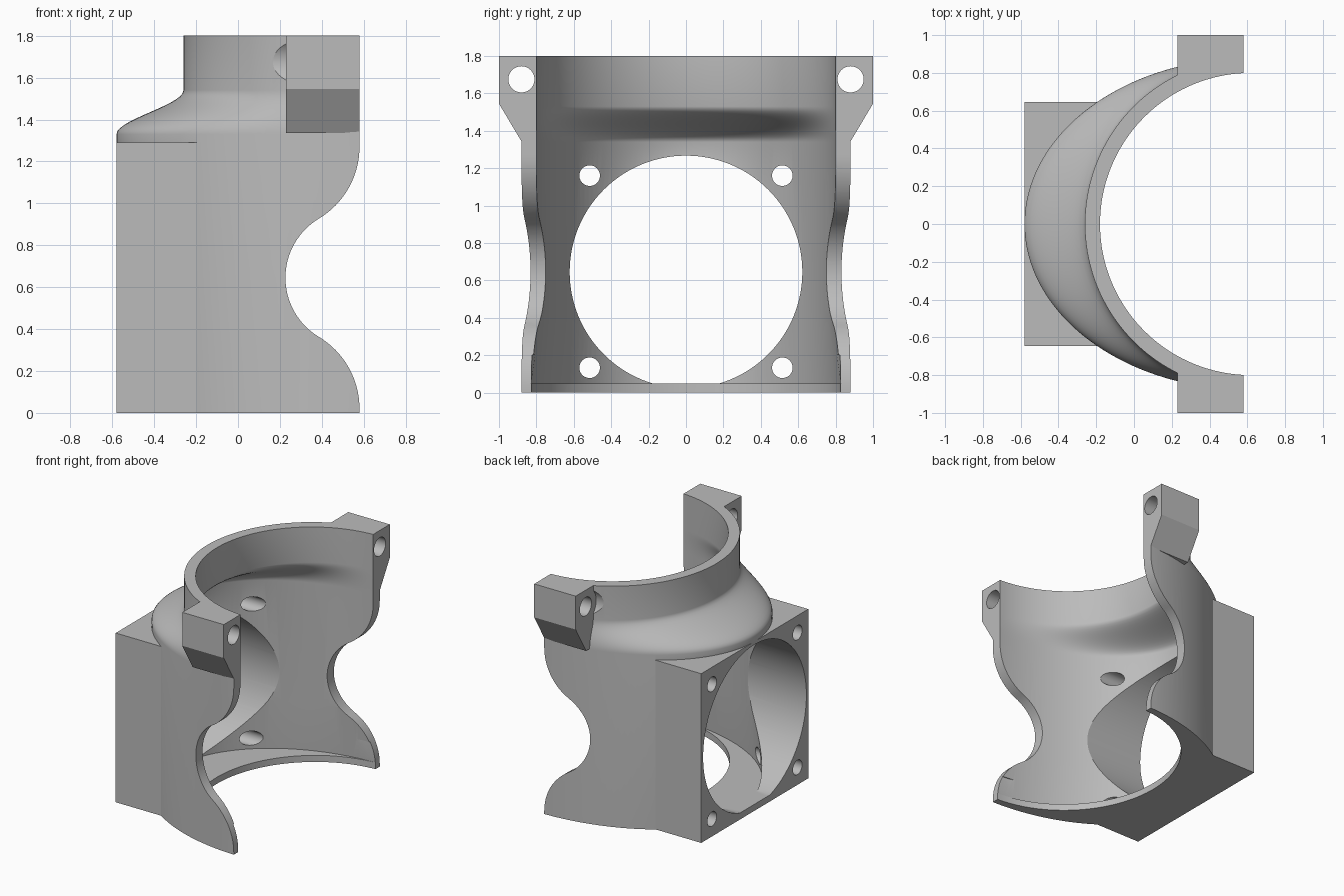
import bpy, bmesh
from math import sin, cos, pi, radians
from mathutils import Matrix

cube = bpy.data.objects.get("Cube")
if cube:
    bpy.data.objects.remove(cube, do_unlink=True)

grey = bpy.data.materials.new("plain grey")
grey.use_nodes = True
COLOUR = (0.5, 0.5, 0.5, 1)
grey.diffuse_color = COLOUR
grey.node_tree.nodes["Principled BSDF"].inputs["Base Color"].default_value = COLOUR

AXIS_X = 0.62   # axis of the round shell
TIP_X = 0.58    # open edge of the shell
MID_Z = 0.645   # height of the large port


def make(name, bm):
    bmesh.ops.recalc_face_normals(bm, faces=bm.faces)
    mesh = bpy.data.meshes.new(name)
    bm.to_mesh(mesh)
    bm.free()
    mesh.materials.append(grey)
    ob = bpy.data.objects.new(name, mesh)
    bpy.context.collection.objects.link(ob)
    return ob


def loft(name, levels, n=160):
    """Stack of ellipses (z, half_x, half_y) joined into a solid."""
    bm = bmesh.new()
    rings = [[bm.verts.new((AXIS_X + a * cos(2 * pi * i / n), b * sin(2 * pi * i / n), z))
              for i in range(n)] for z, a, b in levels]
    for lo, hi in zip(rings, rings[1:]):
        for i in range(n):
            j = (i + 1) % n
            bm.faces.new((lo[i], lo[j], hi[j], hi[i]))
    bm.faces.new(rings[0])
    bm.faces.new(rings[-1])
    return make(name, bm)


def prism(name, points, offset):
    """Closed outline swept along an offset vector."""
    bm = bmesh.new()
    face = bm.faces.new([bm.verts.new(p) for p in points])
    new = bmesh.ops.extrude_face_region(bm, geom=[face])["geom"]
    bmesh.ops.translate(bm, vec=offset, verts=[v for v in new if isinstance(v, bmesh.types.BMVert)])
    return make(name, bm)


def rod(name, x0, x1, y, z, r, n=48, floor=-1):
    """Cylinder along x, optionally flattened at a floor height."""
    pts = [(x0, y + r * cos(2 * pi * i / n), max(floor, z + r * sin(2 * pi * i / n))) for i in range(n)]
    return prism(name, pts, (x1 - x0, 0, 0))


def combine(target, tool, operation):
    mod = target.modifiers.new(operation, "BOOLEAN")
    mod.operation, mod.solver, mod.object = operation, "EXACT", tool
    bpy.context.view_layer.objects.active = target
    bpy.ops.object.modifier_apply(modifier=mod.name)
    bpy.data.objects.remove(tool, do_unlink=True)


def shoulder(z0, z1, wide, narrow, half_y0, half_y1, steps=14):
    """Smooth S-shaped change from the wide ellipse to the narrow collar."""
    rows = []
    for i in range(steps + 1):
        t = i / steps
        s = t * t * (3 - 2 * t)
        rows.append((z0 + t * (z1 - z0), wide + s * (narrow - wide), half_y0 + s * (half_y1 - half_y0)))
    return rows


# Oval shell rising into a round collar
body = loft("housing_shell", [(0, 1.2, 0.88)] + shoulder(1.33, 1.54, 1.2, 0.88, 0.88, 0.88)
            + [(1.8, 0.88, 0.88)])

# Square mounting block behind the shell
combine(body, prism("block", [(-0.58, -0.645, 0), (0.3, -0.645, 0), (0.3, 0.645, 0), (-0.58, 0.645, 0)],
                    (0, 0, 1.29)), "UNION")

# Clamp ears with a sloping underside
for s in (-1, 1):
    ear = [(0.23, s * y, z) for y, z in ((0.6, 1.8), (1, 1.8), (1, 1.545), (0.875, 1.335), (0.6, 1.335))]
    combine(body, prism("ear", ear, (0.5, 0, 0)), "UNION")

# Hollow interior, leaving a thin crescent floor
combine(body, loft("hollow", [(0.05, 1.12, 0.828), (0.42, 1.12, 0.802)]
                   + shoulder(1.34, 1.53, 1.12, 0.8, 0.8, 0.8) + [(2, 0.8, 0.8)]), "DIFFERENCE")
combine(body, loft("floor_opening", [(-0.1, 0.8, 0.828), (0.2, 0.8, 0.828)]), "DIFFERENCE")

# Large port and four screw holes through the block
combine(body, rod("port", -1, 0.3, 0, MID_Z, 0.622, 128, 0.05), "DIFFERENCE")
for s in (-1, 1):
    for z in (0.133, 1.16):
        combine(body, rod("screw_hole", -1, 0.3, s * 0.515, z, 0.055), "DIFFERENCE")
    # Ear bolt hole and the washer clearance behind it
    combine(body, rod("bolt_hole", 0.1, 1, s * 0.88, 1.675, 0.07), "DIFFERENCE")
    combine(body, rod("washer_clearance", 0.02, 0.23, s * 0.88, 1.675, 0.126), "DIFFERENCE")

# Open side with waisted edges made of tangent arcs
R, TURN = 0.4, radians(59)
RISE = 1.27 - MID_Z
r_in = RISE / sin(TURN) - R
cx_out = 0.18
cx_in = cx_out + (R + r_in) * cos(TURN)
upper = [(cx_out + R * cos(TURN * i / 16), RISE - R * sin(TURN * i / 16)) for i in range(17)]
upper += [(cx_in - r_in * cos(TURN * (1 - i / 16)), r_in * sin(TURN * (1 - i / 16))) for i in range(1, 17)]
lower = [(x, -z) for x, z in reversed(upper[:-1])]
outline = [(3, 2), (TIP_X, 2)] + upper + lower + [(TIP_X, -2), (3, -2)]
combine(body, prism("open_side", [(x, -2, z + MID_Z) for x, z in outline], (0, 4, 0)), "DIFFERENCE")

# Smooth curved walls, keep machined edges crisp
bpy.ops.object.select_all(action="DESELECT")
body.select_set(True)
bpy.context.view_layer.objects.active = body
bpy.ops.object.shade_smooth_by_angle(angle=radians(30))
